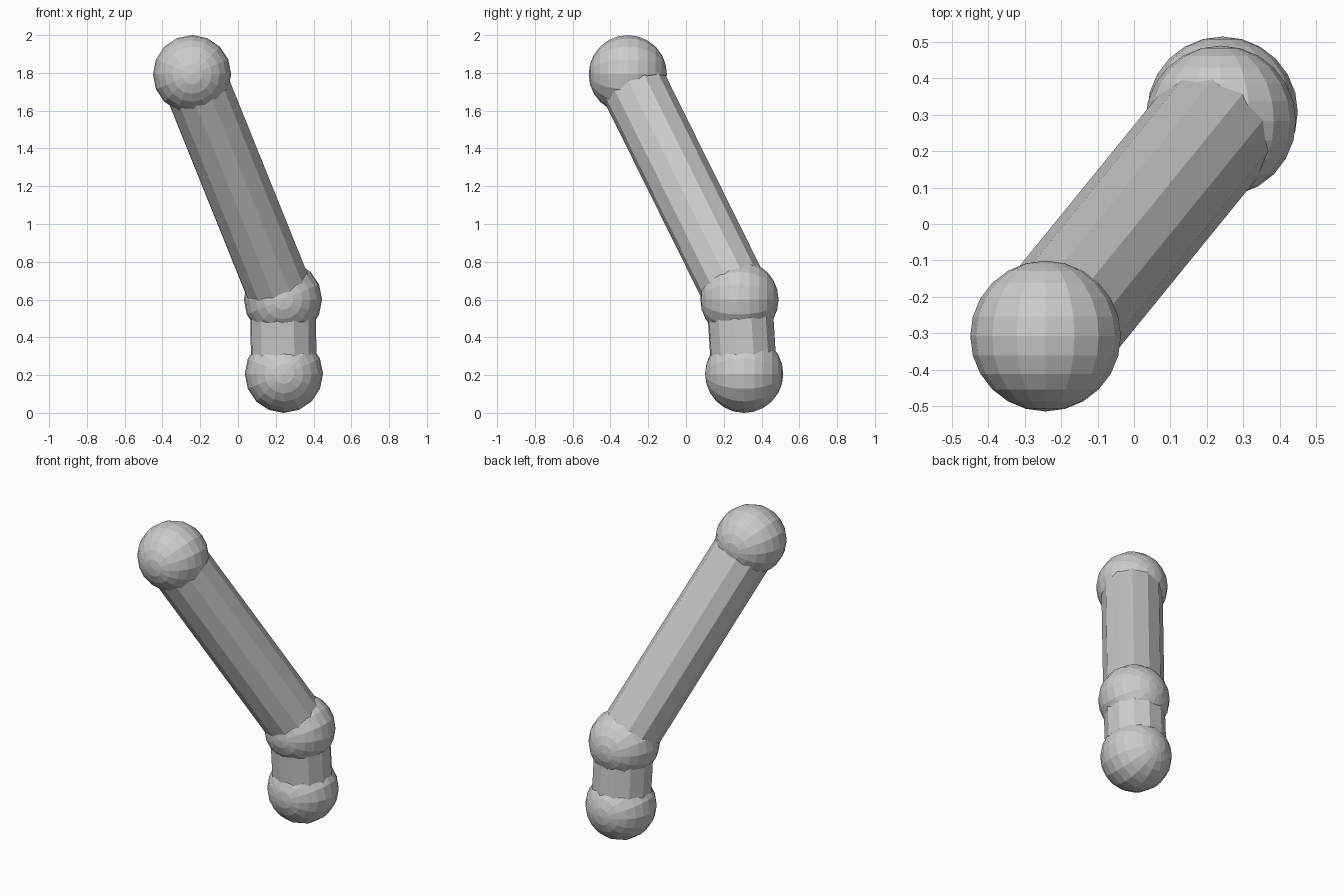
import bpy, math
from mathutils import Vector, Matrix

if "Cube" in bpy.data.objects:
    bpy.data.objects.remove(bpy.data.objects["Cube"])

BALL_R = 0.207
ROD_R = 0.177

# Joint centres, from the foot up
foot = Vector((0.243, 0.308, 0.207))
knee = Vector((0.238, 0.283, 0.60))
tip = Vector((-0.243, -0.308, 1.793))


def ball(name, centre):
    # Low-poly ball with its poles along y
    bpy.ops.mesh.primitive_uv_sphere_add(
        segments=16, ring_count=12, radius=BALL_R,
        location=centre, rotation=(math.pi / 2, 0, 0))
    bpy.context.object.name = name


def rod(name, a, b):
    # Flat-sided rod running between two joint centres
    d = b - a
    bpy.ops.mesh.primitive_cylinder_add(
        vertices=12, radius=ROD_R, depth=d.length, end_fill_type='NGON')
    ob = bpy.context.object
    ob.name = name
    turn = d.to_track_quat('Z', 'Y').to_matrix().to_4x4()
    ob.matrix_world = Matrix.Translation((a + b) / 2) @ turn


# Ball joints
ball("lower_ball", foot)
ball("middle_ball", knee)
ball("upper_ball", tip)

# Connecting rods
rod("short_rod", foot, knee)
rod("long_rod", knee, tip)
